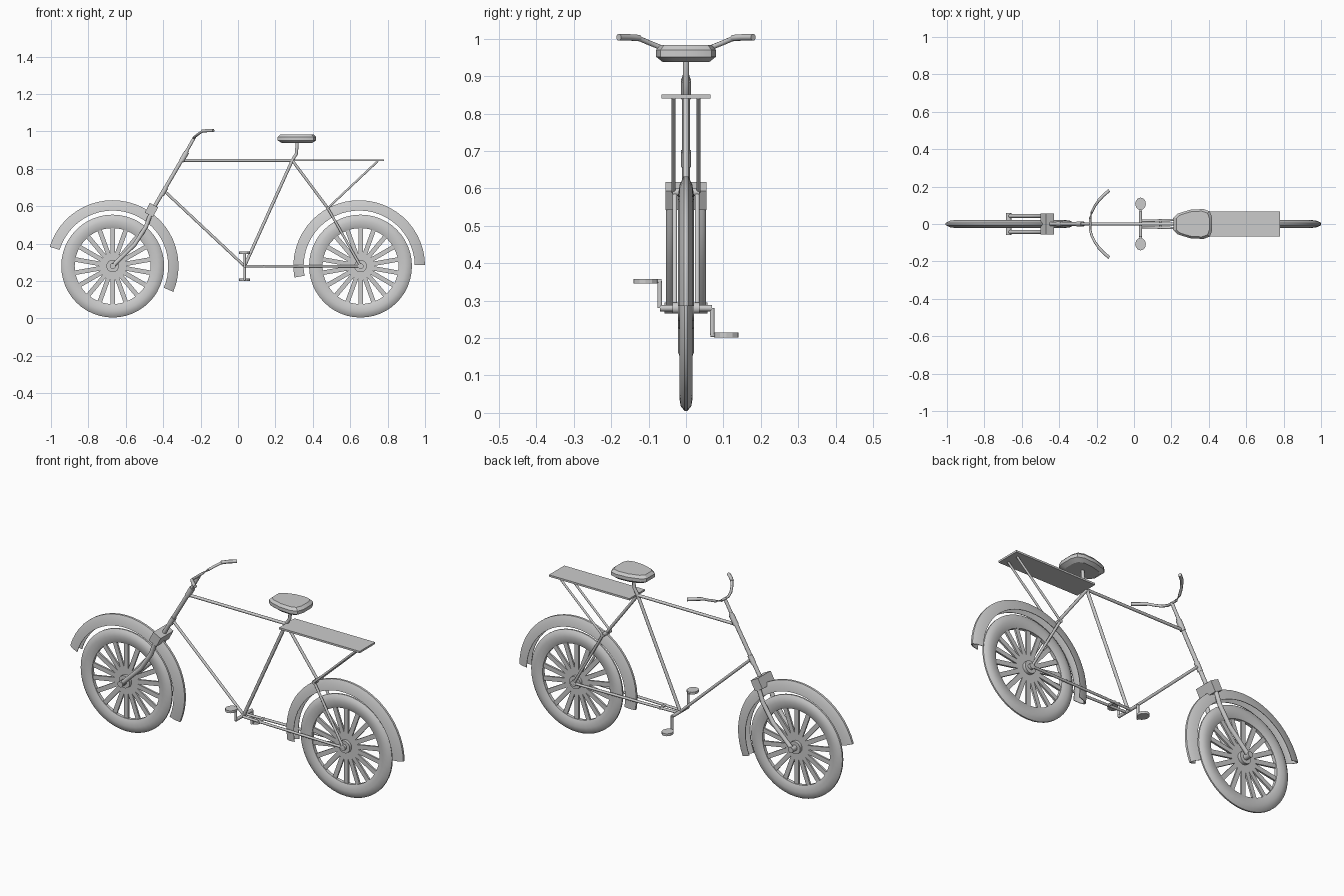
import bpy, bmesh, math
from mathutils import Vector, Matrix

cube = bpy.data.objects.get("Cube")
if cube:
    bpy.data.objects.remove(cube, do_unlink=True)

grey = bpy.data.materials.new("plain_grey")
grey.use_nodes = True
COLOR = (0.6, 0.6, 0.6, 1)
grey.diffuse_color = COLOR
grey.node_tree.nodes["Principled BSDF"].inputs["Base Color"].default_value = COLOR


def finish(name, bm, smooth=None):
    bmesh.ops.recalc_face_normals(bm, faces=bm.faces)
    mesh = bpy.data.meshes.new(name)
    bm.to_mesh(mesh)
    bm.free()
    mesh.materials.append(grey)
    ob = bpy.data.objects.new(name, mesh)
    bpy.context.collection.objects.link(ob)
    if smooth:
        bpy.ops.object.select_all(action="DESELECT")
        ob.select_set(True)
        bpy.context.view_layer.objects.active = ob
        bpy.ops.object.shade_smooth_by_angle(angle=math.radians(smooth))
    return ob


def tube(name, points, radius, sides=8):
    """Sweep a round section along a path of points."""
    pts = [Vector(p) for p in points]
    bm = bmesh.new()
    rings = []
    for i, p in enumerate(pts):
        d = (pts[min(i + 1, len(pts) - 1)] - pts[max(i - 1, 0)]).normalized()
        ref = Vector((0, 0, 1)) if abs(d.y) > 0.9 else Vector((0, 1, 0))
        u = d.cross(ref).normalized()
        v = d.cross(u)
        angles = [2 * math.pi * (k + 0.5) / sides for k in range(sides)]
        rings.append([bm.verts.new(p + radius * (u * math.cos(a) + v * math.sin(a))) for a in angles])
    for a, b in zip(rings, rings[1:]):
        for k in range(sides):
            n = (k + 1) % sides
            bm.faces.new((a[k], a[n], b[n], b[k]))
    bm.faces.new(rings[0])
    bm.faces.new(rings[-1])
    return finish(name, bm, 50)


def pair(name, points, radius):
    """The same tube on both sides of the centre plane."""
    for side, s in (("left", 1), ("right", -1)):
        tube(f"{name}_{side}", [(x, s * y, z) for x, y, z in points], radius)


def sweep_ring(name, cx, cz, profile, start, end, steps):
    """Turn a closed (radius, y) profile about a wheel axle, fully or in part."""
    full = end - start >= 360
    bm = bmesh.new()
    rings = []
    for i in range(steps if full else steps + 1):
        a = math.radians(start + (end - start) * i / steps)
        rings.append([bm.verts.new((cx + r * math.cos(a), y, cz + r * math.sin(a))) for r, y in profile])
    for a, b in zip(rings, rings[1:] + (rings[:1] if full else [])):
        for k in range(len(profile)):
            n = (k + 1) % len(profile)
            bm.faces.new((a[k], a[n], b[n], b[k]))
    if not full:
        bm.faces.new(rings[0])
        bm.faces.new(rings[-1])
    return finish(name, bm, 35)


def box(name, size, matrix):
    bm = bmesh.new()
    bmesh.ops.create_cube(bm, size=1, matrix=matrix @ Matrix.Diagonal((*size, 1)))
    return finish(name, bm)


def mirrored(half):
    return half + [(r, -y) for r, y in reversed(half)]


# Wheels: tyre, flat spokes, hub and arched mudguard
AXLE_Z, SPOKES = 0.28, 18
TYRE = mirrored([(0.203, 0.009), (0.215, 0.014), (0.24, 0.018), (0.262, 0.014), (0.275, 0.004)])
GUARD = mirrored([(0.297, 0.022), (0.33, 0.017), (0.352, 0.006)])
GUARD += [(r - 0.005, -y * 0.8) for r, y in GUARD[::-1]]
GUARD = GUARD[:6] + [(GUARD[0][0], -0.019), (0.328, -0.014), (0.346, -0.004),
                     (0.346, 0.004), (0.328, 0.014), (GUARD[0][0], 0.019)]

for label, cx, hub_half, start, end in (("front", -0.67, 0.058, -23, 163), ("rear", 0.655, 0.036, 1, 190)):
    sweep_ring(f"{label}_tyre", cx, AXLE_Z, TYRE, 0, 360, 48)
    sweep_ring(f"{label}_mudguard", cx - (0 if label == "front" else 0.007), AXLE_Z, GUARD, start, end, 28)
    bm = bmesh.new()
    for i in range(SPOKES):
        turn = Matrix.Rotation(2 * math.pi * (i + 0.5) / SPOKES, 4, "Y")
        place = Matrix.Translation((cx, 0, AXLE_Z)) @ turn @ Matrix.Translation((0.112, 0, 0))
        bmesh.ops.create_cube(bm, size=1, matrix=place @ Matrix.Diagonal((0.19, 0.010, 0.024, 1)))
    finish(f"{label}_spokes", bm)
    tube(f"{label}_hub", [(cx, -0.022, AXLE_Z), (cx, 0.022, AXLE_Z)], 0.034, 12)
    tube(f"{label}_axle", [(cx, -hub_half, AXLE_Z), (cx, hub_half, AXLE_Z)], 0.016)

# Frame
HEAD, SEAT_TOP, CRANK = (-0.302, 0, 0.845), (0.29, 0, 0.845), (0.035, 0, 0.28)
tube("top_tube", [HEAD, SEAT_TOP], 0.008)
tube("down_tube", [(-0.392, 0, 0.68), CRANK], 0.008)
tube("seat_tube", [SEAT_TOP, CRANK], 0.009)
tube("upper_seat_stay", [SEAT_TOP, (0.48, 0, 0.59)], 0.008)
tube("seat_stay_bridge", [(0.48, -0.036, 0.59), (0.48, 0.036, 0.59)], 0.011)
pair("seat_stay", [(0.48, 0.03, 0.59), (0.655, 0.03, 0.28)], 0.007)
pair("chain_stay", [(0.035, 0.016, 0.28), (0.22, 0.022, 0.28), (0.655, 0.03, 0.28)], 0.007)
tube("chain_stay_bridge", [(0.14, -0.026, 0.28), (0.14, 0.026, 0.28)], 0.007)

# Steering column, fork crown and curved fork blades
tube("steering_column", [(-0.27, 0, 0.9), (-0.46, 0, 0.575)], 0.011)
tube("head_sleeve", [(-0.274, 0, 0.89), (-0.302, 0, 0.842)], 0.015)
tube("lower_sleeve", [(-0.385, 0, 0.70), (-0.408, 0, 0.66)], 0.014)
tube("handlebar_stem", [(-0.232, 0, 0.97), (-0.28, 0, 0.885)], 0.009)
box("fork_crown", (0.05, 0.11, 0.058), Matrix.Translation((-0.463, 0, 0.58)) @ Matrix.Rotation(math.radians(28), 4, "Y"))
pair("fork_blade", [(-0.465, 0.043, 0.565), (-0.492, 0.043, 0.49), (-0.553, 0.043, 0.395), (-0.67, 0.043, 0.28)], 0.012)

# Handlebar with raised swept-back grips
half_bar = [(-0.235, 0.03, 0.968), (-0.225, 0.065, 0.976), (-0.207, 0.1, 0.99), (-0.185, 0.13, 1.003)]
bar = [(x, -y, z) for x, y, z in reversed(half_bar)] + half_bar
tube("handlebar", bar, 0.007)
pair("grip", [(-0.19, 0.125, 1.002), (-0.165, 0.152, 1.004), (-0.132, 0.18, 1.004)], 0.009)

# Saddle: one outline stacked at several heights, wide at the back
OUTLINE = [(0.212, 0.035), (0.235, 0.056), (0.3, 0.076), (0.37, 0.080), (0.405, 0.068), (0.418, 0.035)]
bm = bmesh.new()
layers = []
for z, scale in ((0.938, 0.78), (0.952, 1), (0.97, 1), (0.984, 0.86)):
    layers.append([bm.verts.new((0.315 + (x - 0.315) * scale, y * scale, z)) for x, y in mirrored(OUTLINE)])
for a, b in zip(layers, layers[1:]):
    for k in range(len(a)):
        n = (k + 1) % len(a)
        bm.faces.new((a[k], a[n], b[n], b[k]))
bm.faces.new(layers[0])
bm.faces.new(layers[-1])
finish("saddle", bm, 30)
tube("seat_post", [SEAT_TOP, (0.312, 0, 0.88), (0.317, 0, 0.945)], 0.009)

# Luggage rack
box("rack_plate", (0.485, 0.132, 0.01), Matrix.Translation((0.537, 0, 0.846)))
pair("rack_stay", [(0.748, 0.033, 0.842), (0.48, 0.033, 0.59)], 0.006)

# Cranks and rounded pedals
tube("crank_axle", [(0.035, -0.07, 0.28), (0.035, 0.07, 0.28)], 0.009)
for side, s in (("left", 1), ("right", -1)):
    z = AXLE_Z - 0.072 * s
    tube(f"crank_arm_{side}", [(0.035, 0.07 * s, AXLE_Z), (0.035, 0.07 * s, z)], 0.007)
    tube(f"pedal_pin_{side}", [(0.035, 0.066 * s, z), (0.035, 0.09 * s, z)], 0.006)
    bm = bmesh.new()
    bmesh.ops.create_cone(bm, cap_ends=True, segments=12, radius1=0.03, radius2=0.03, depth=0.013,
                          matrix=Matrix.Translation((0.035, 0.108 * s, z)) @ Matrix.Diagonal((0.95, 1.1, 1, 1)))
    finish(f"pedal_{side}", bm)
